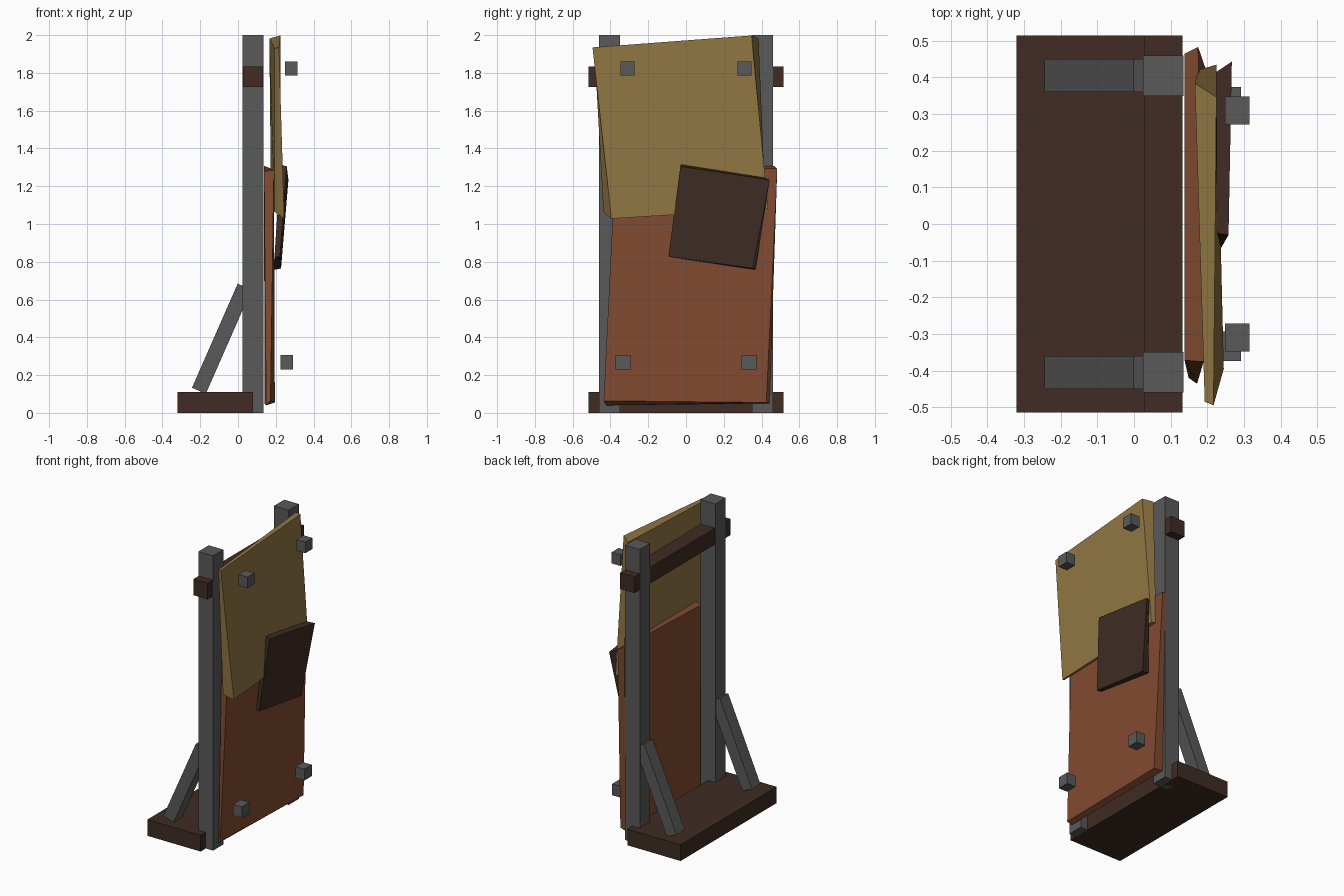
import bpy, bmesh, math
from mathutils import Vector, Matrix

if "Cube" in bpy.data.objects:
    bpy.data.objects.remove(bpy.data.objects["Cube"])


def material(name, rgb):
    m = bpy.data.materials.new(name)
    m.diffuse_color = (*rgb, 1)
    m.use_nodes = True
    m.node_tree.nodes["Principled BSDF"].inputs["Base Color"].default_value = m.diffuse_color
    return m


DARK = material("dark_wood", (0.05, 0.025, 0.017))
RED = material("red_wood", (0.22, 0.07, 0.03))
YELLOW = material("yellow_wood", (0.28, 0.185, 0.056))
GREY = material("grey_wood", (0.1, 0.1, 0.1))


def finish(name, bm, mat):
    bmesh.ops.recalc_face_normals(bm, faces=bm.faces)
    mesh = bpy.data.meshes.new(name)
    bm.to_mesh(mesh)
    bm.free()
    mesh.materials.append(mat)
    ob = bpy.data.objects.new(name, mesh)
    bpy.context.collection.objects.link(ob)
    return ob


def box(name, lo, hi, mat):
    lo, hi = Vector(lo), Vector(hi)
    bm = bmesh.new()
    bmesh.ops.create_cube(bm, size=1, matrix=Matrix.Translation((lo + hi) / 2)
                          @ Matrix.Diagonal((*(hi - lo), 1)))
    return finish(name, bm, mat)


def beam(name, a, b, width, depth, mat):
    """Square-cut beam in the XZ plane from a to b."""
    a, b = Vector(a), Vector(b)
    d = b - a
    bm = bmesh.new()
    bmesh.ops.create_cube(bm, size=1, matrix=Matrix.Translation((a + b) / 2)
                          @ Matrix.Rotation(math.atan2(d.x, d.z), 4, 'Y')
                          @ Matrix.Diagonal((width, depth, d.length, 1)))
    return finish(name, bm, mat)


def board(name, front, back, mat):
    """Uneven board; corners run around each face in the same order."""
    bm = bmesh.new()
    f = [bm.verts.new(p) for p in front]
    b = [bm.verts.new(p) for p in back]
    bm.faces.new(f)
    bm.faces.new(b[::-1])
    for i in range(4):
        j = (i + 1) % 4
        bm.faces.new((f[i], b[i], b[j], f[j]))
    return finish(name, bm, mat)


# Base and top crossbar
box("base", (-0.32, -0.515, 0), (0.08, 0.515, 0.11), DARK)
box("crossbar", (0.027, -0.515, 1.725), (0.133, 0.515, 1.835), DARK)

# Posts, diagonal braces and square pegs on both sides
for side, s in (("left", -1), ("right", 1)):
    box(side + "_post", (0.025, s * 0.405 - 0.055, 0),
        (0.135, s * 0.405 + 0.055, 2), GREY)
    beam(side + "_brace", (-0.207, s * 0.405, 0.117),
         (0.035, s * 0.405, 0.668), 0.08, 0.09, GREY)
    box(side + "_upper_peg", (0.248, s * 0.31 - 0.038, 1.786),
        (0.315, s * 0.31 + 0.038, 1.861), GREY)
    box(side + "_lower_peg", (0.225, s * 0.334 - 0.04, 0.229),
        (0.292, s * 0.334 + 0.04, 0.306), GREY)

# Boards: corners top left, top right, bottom right, bottom left
board("lower_board",
      [(0.19, -0.376, 1.285), (0.175, 0.483, 1.293),
       (0.195, 0.425, 0.055), (0.172, -0.436, 0.064)],
      [(0.138, -0.372, 1.28), (0.138, 0.465, 1.308),
       (0.14, 0.442, 0.05), (0.149, -0.42, 0.04)], RED)
board("upper_board",
      [(0.217, -0.495, 1.935), (0.225, 0.347, 1.998),
       (0.225, 0.435, 1.08), (0.245, -0.395, 1.028)],
      [(0.193, -0.485, 1.93), (0.166, 0.384, 1.982),
       (0.175, 0.42, 1.1), (0.193, -0.437, 1.065)], YELLOW)
board("patch_board",
      [(0.258, -0.03, 1.305), (0.267, 0.443, 1.234),
       (0.228, 0.353, 0.765), (0.222, -0.093, 0.827)],
      [(0.225, -0.025, 1.315), (0.225, 0.415, 1.245),
       (0.193, 0.368, 0.758), (0.193, -0.08, 0.825)], DARK)
